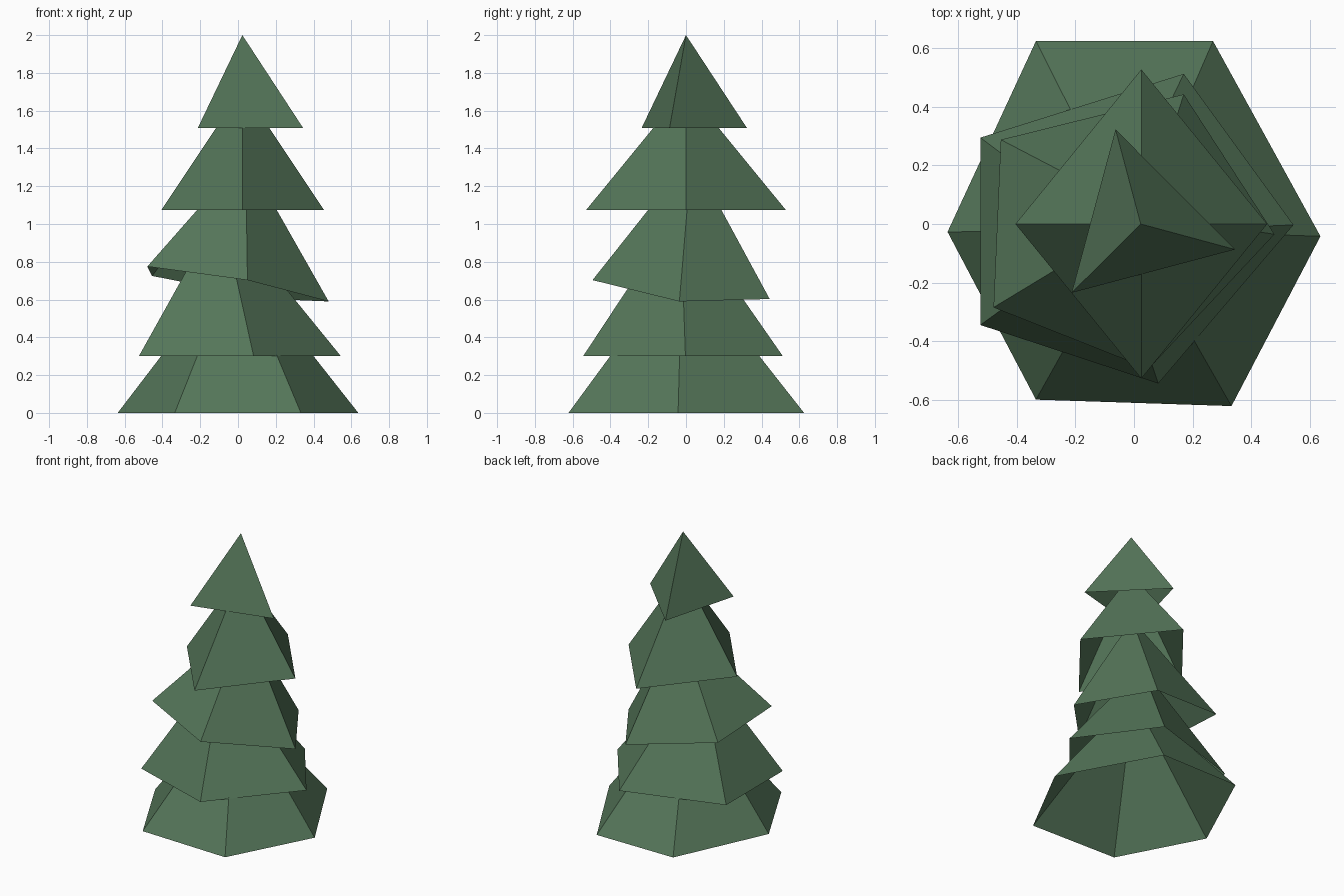
import bpy
import bmesh

if "Cube" in bpy.data.objects:
    bpy.data.objects.remove(bpy.data.objects["Cube"])

green = bpy.data.materials.new("pine green")
green.diffuse_color = (0.09, 0.18, 0.10, 1.0)
green.use_nodes = True
green.node_tree.nodes["Principled BSDF"].inputs["Base Color"].default_value = green.diffuse_color


def branch_tier(name, apex, rim):
    """Open-bottomed, irregular pyramid skirt: rim points fanned to an apex."""
    bm = bmesh.new()
    top = bm.verts.new(apex)
    ring = [bm.verts.new(p) for p in rim]
    for a, b in zip(ring, ring[1:] + ring[:1]):
        bm.faces.new((a, b, top))
    mesh = bpy.data.meshes.new(name)
    bm.to_mesh(mesh)
    bm.free()
    mesh.materials.append(green)
    obj = bpy.data.objects.new(name, mesh)
    bpy.context.collection.objects.link(obj)
    return obj


def flat(z, points):
    return [(x, y, z) for x, y in points]


# six-sided bottom skirt
branch_tier("bottom_branches", (-0.01, -0.02, 0.82), flat(0, [
    (0.637, -0.042), (0.27, 0.625), (-0.335, 0.625),
    (-0.637, -0.027), (-0.335, -0.60), (0.333, -0.622)]))

# five-sided lower skirt
branch_tier("lower_branches", (-0.09, -0.03, 1.08), flat(0.30, [
    (0.545, -0.003), (0.17, 0.513), (-0.525, 0.295),
    (-0.525, -0.345), (0.083, -0.545)]))

# five-sided middle skirt, tipped to the right
branch_tier("middle_branches", (0.04, 0.03, 1.365), [
    (0.48, -0.035, 0.59), (0.17, 0.443, 0.603), (-0.455, 0.288, 0.725),
    (-0.48, -0.285, 0.775), (0.05, -0.495, 0.703)])

# four-sided upper skirt
branch_tier("upper_branches", (0.025, 0, 1.72), flat(1.075, [
    (0.455, 0), (0.025, 0.528), (-0.405, 0), (0.025, -0.528)]))

# three-sided tip
branch_tier("tree_tip", (0.023, 0, 2.0), flat(1.508, [
    (0.345, -0.087), (-0.063, 0.323), (-0.213, -0.235)]))
